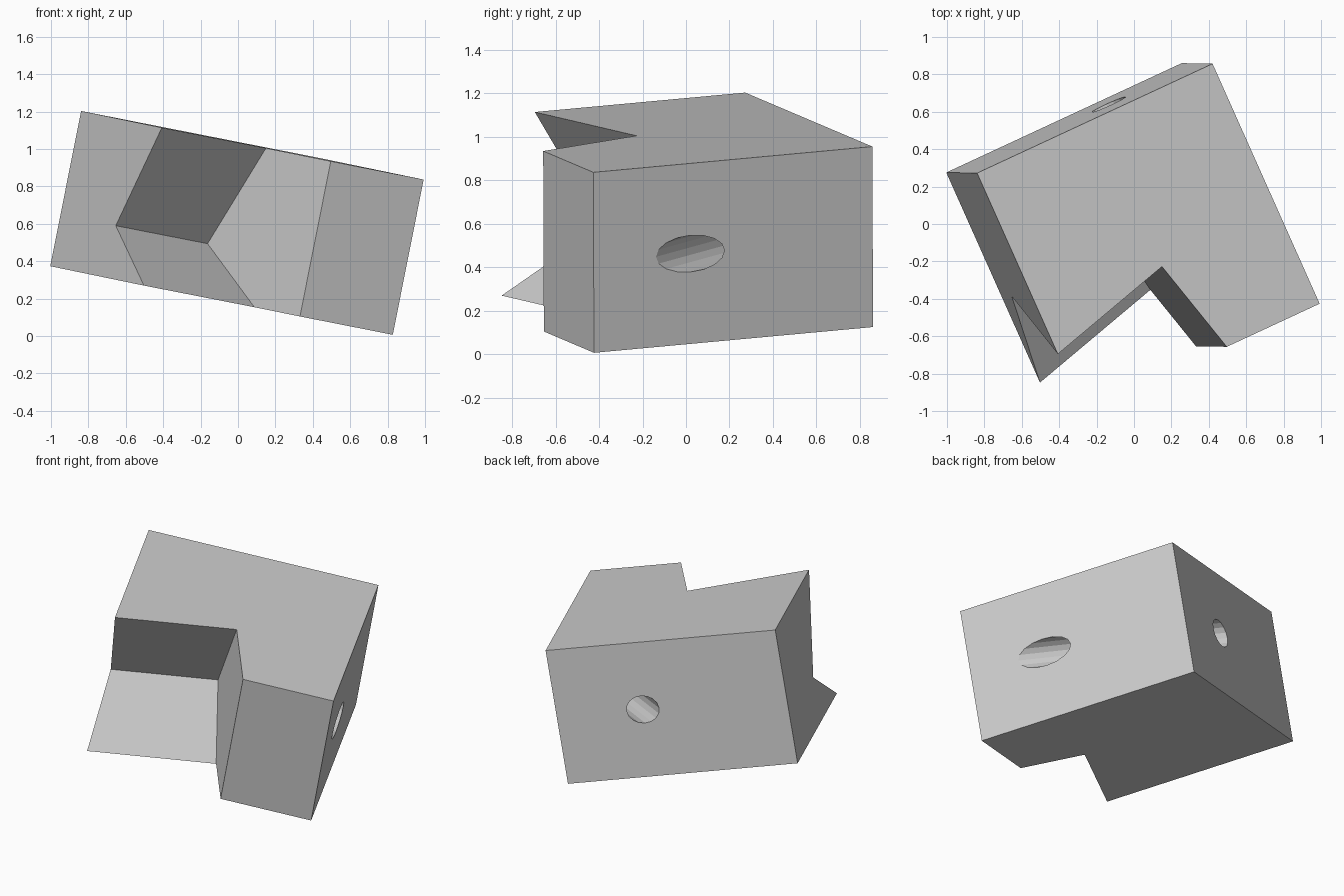
import bpy
from math import radians
from mathutils import Matrix, Vector, Euler

if "Cube" in bpy.data.objects:
    bpy.data.objects.remove(bpy.data.objects["Cube"])

SIDE, THICK, RADIUS = 1.41, 0.846, 0.086


def box(name, size):
    """Box with one corner at the origin, reaching along the positive axes."""
    bpy.ops.mesh.primitive_cube_add(size=1)
    ob = bpy.context.object
    ob.name = name
    ob.data.transform(Matrix.Diagonal((*size, 1)) @ Matrix.Translation((0.5, 0.5, 0.5)))
    return ob


def cut(target, cutter):
    """Subtract the cutter and remove it."""
    cutter.hide_render = True
    mod = target.modifiers.new("cut", 'BOOLEAN')
    mod.operation, mod.solver, mod.object = 'DIFFERENCE', 'EXACT', cutter
    bpy.context.view_layer.objects.active = target
    bpy.ops.object.modifier_apply(modifier=mod.name)
    bpy.data.objects.remove(cutter)


# Square block, top face at local z = 0
block = box("notched_block", (SIDE, SIDE, THICK))
block.data.transform(Matrix.Translation((0, 0, -THICK)))

# Corner notch: a box turned 15 degrees and tipped 30 degrees
notch = box("notch_cutter", (1.5, 1.5, 1.5))
turn = Matrix.Rotation(radians(15), 4, 'Z')
notch.data.transform(turn @ Matrix.Translation((0.902, 0.337, -0.563))
                     @ Matrix.Rotation(radians(-30), 4, 'X'))
cut(block, notch)

# Slanted round hole from the right face to the back face
start = Vector((0, 0.922, -THICK / 2))
end = Vector((0.529, 0, -THICK / 2))
bpy.ops.mesh.primitive_cylinder_add(vertices=16, radius=RADIUS, depth=1.8)
drill = bpy.context.object
drill.data.transform(Matrix.Translation((start + end) / 2)
                     @ (end - start).to_track_quat('Z', 'Y').to_matrix().to_4x4())
cut(block, drill)

# Tilt the finished block into its resting pose
up = Vector((0.195, -0.0035, 0.981)).normalized()
side = up.cross(Vector((-0.894, -0.415, 0.174))).normalized()
along = side.cross(up)
pose = Matrix((along, side, up)).transposed().to_4x4()
block.data.transform(Matrix.Translation((0.42, 0.857, 0.955)) @ pose)

# Single grey finish
grey = bpy.data.materials.new("plain_grey")
grey.diffuse_color = (0.6, 0.6, 0.6, 1)
grey.use_nodes = True
grey.node_tree.nodes["Principled BSDF"].inputs["Base Color"].default_value = grey.diffuse_color
block.data.materials.clear()
block.data.materials.append(grey)
for poly in block.data.polygons:
    poly.material_index = 0
    poly.use_smooth = False
